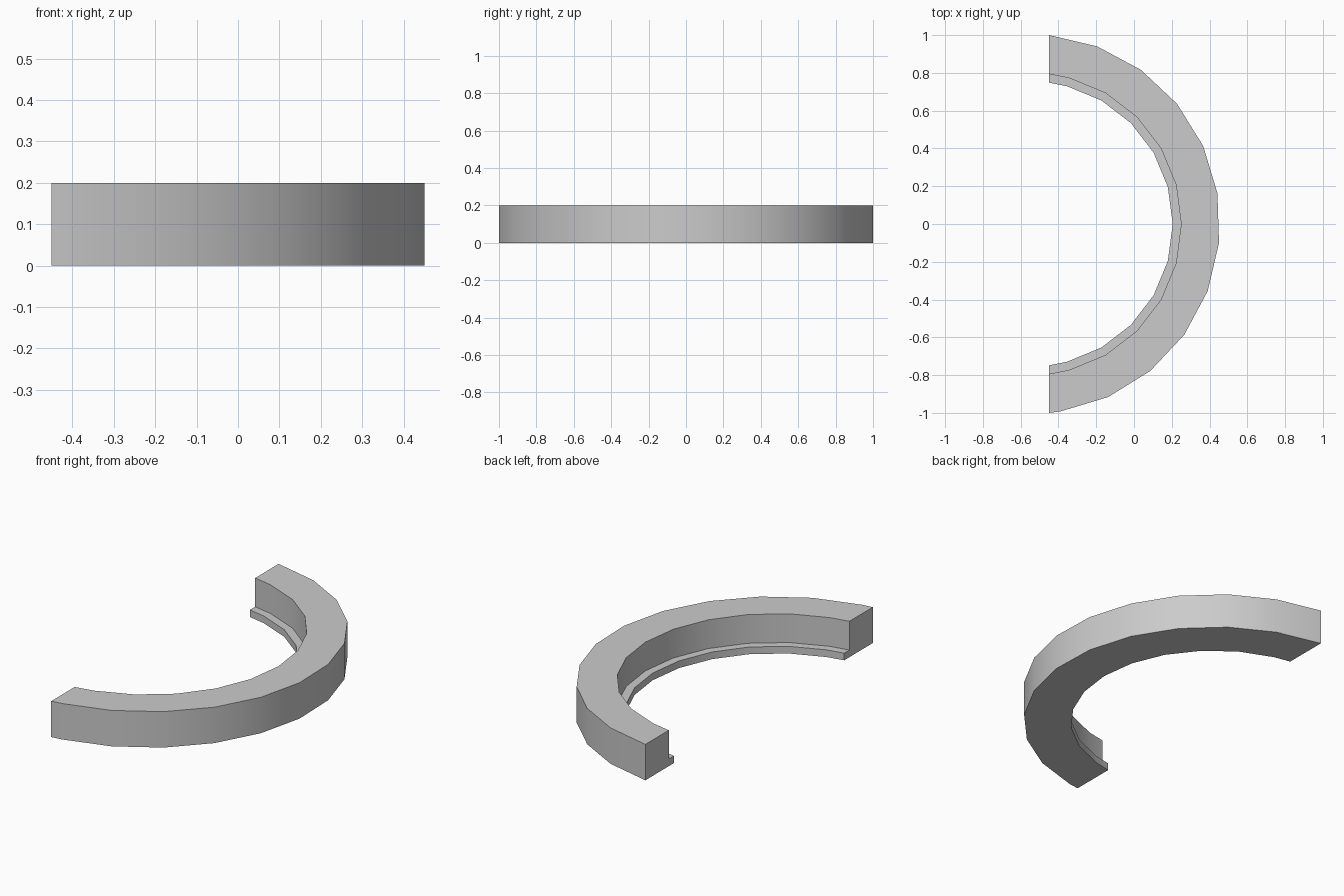
import bpy, bmesh
from math import radians, degrees, acos, cos, sin

cube = bpy.data.objects.get("Cube")
if cube:
    bpy.data.objects.remove(cube, do_unlink=True)

CENTRE_X = -0.55      # centre of the arcs
CUT = 0.10            # straight end plane, measured from that centre
HEIGHT, LEDGE = 0.20, 0.04

grey = bpy.data.materials.new("plain grey")
grey.use_nodes = True
colour = (0.6, 0.6, 0.6, 1)
grey.diffuse_color = colour
grey.node_tree.nodes["Principled BSDF"].inputs["Base Color"].default_value = colour


def arc(radius, first=None):
    """Points of a 24-sided arc from the +y end to the -y end, cut at the end plane."""
    end = degrees(acos(CUT / radius))
    first = end if first is None else first
    angles = [first - 15 * i for i in range(12) if first - 15 * i > -end]
    angles.append(-end)
    if first < end:
        angles.insert(0, end)
    return [(CENTRE_X + radius * cos(radians(a)), radius * sin(radians(a))) for a in angles]


bm = bmesh.new()


def ring(points, z):
    return [bm.verts.new((x, y, z)) for x, y in points]


outer, lip, wall = arc(1.005), arc(0.755, 75), arc(0.80, 75)
outer_low, outer_top = ring(outer, 0), ring(outer, HEIGHT)
lip_low, lip_top = ring(lip, 0), ring(lip, LEDGE)
wall_low, wall_top = ring(wall, LEDGE), ring(wall, HEIGHT)

# Upright walls and the narrow ledge
for a, b in ((outer_low, outer_top), (lip_low, lip_top),
             (lip_top, wall_low), (wall_low, wall_top)):
    for i in range(len(a) - 1):
        bm.faces.new((a[i], a[i + 1], b[i + 1], b[i]))

# Flat top and bottom
bm.faces.new(outer_top + wall_top[::-1])
bm.faces.new(outer_low + lip_low[::-1])

# Stepped end caps
for e in (0, -1):
    bm.faces.new([r[e] for r in (outer_low, outer_top, wall_top, wall_low, lip_top, lip_low)])

bmesh.ops.recalc_face_normals(bm, faces=bm.faces[:])
mesh = bpy.data.meshes.new("half_ring")
bm.to_mesh(mesh)
bm.free()
mesh.materials.append(grey)

half_ring = bpy.data.objects.new("half_ring", mesh)
bpy.context.collection.objects.link(half_ring)
bpy.ops.object.select_all(action="DESELECT")
half_ring.select_set(True)
bpy.context.view_layer.objects.active = half_ring
bpy.ops.object.shade_smooth_by_angle(angle=radians(30))
